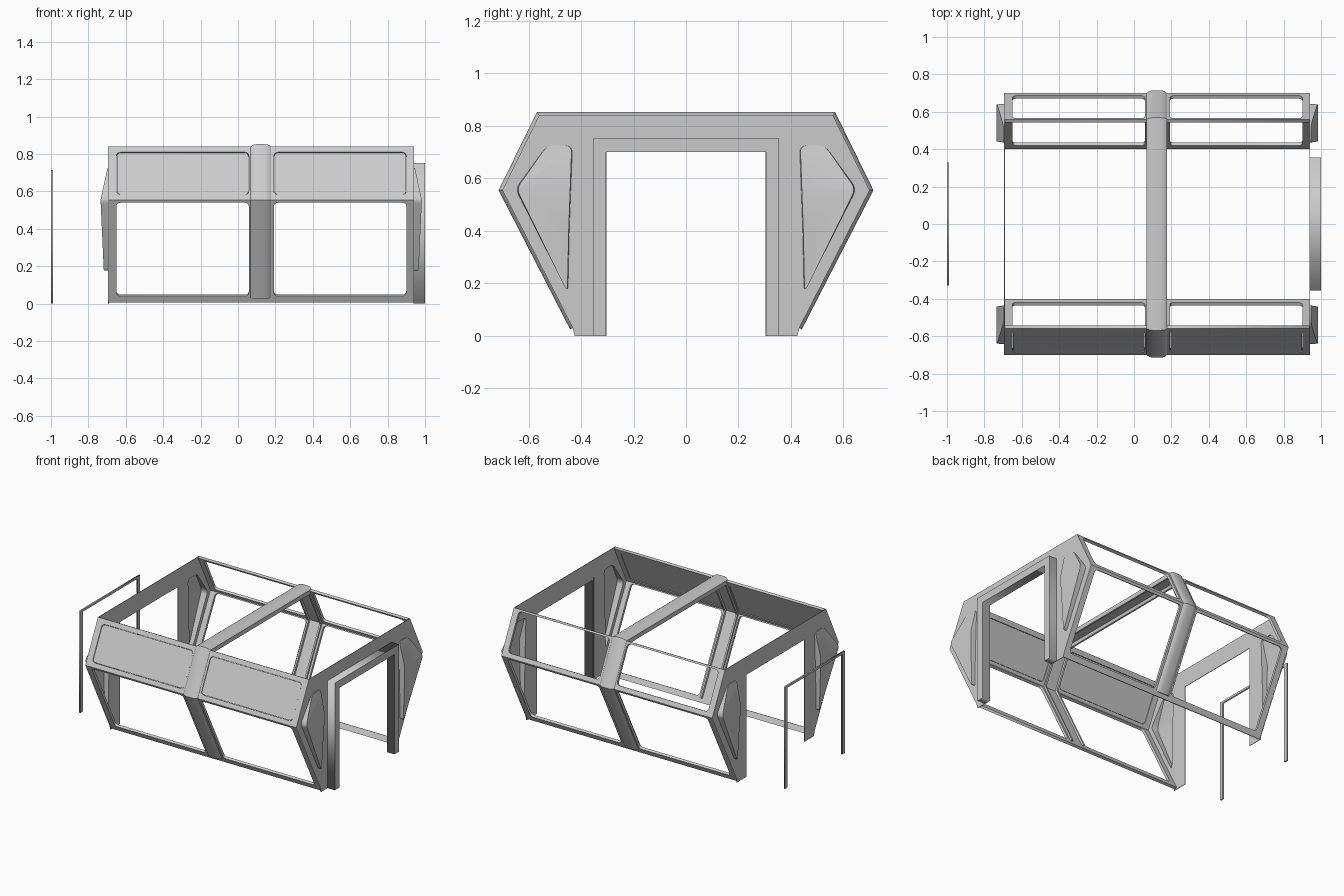
import bpy, bmesh, math
from mathutils import Matrix, Vector

if "Cube" in bpy.data.objects:
    bpy.data.objects.remove(bpy.data.objects["Cube"])

X0, X1 = -0.692, 0.94                       # end planes of the hull
PROFILE = [(0.417, 0.005), (0.70, 0.555), (0.56, 0.84)]   # half section (y, z)


def finish(name, bm, smooth=False):
    bmesh.ops.remove_doubles(bm, verts=bm.verts, dist=1e-5)
    bmesh.ops.recalc_face_normals(bm, faces=bm.faces)
    me = bpy.data.meshes.new(name)
    bm.to_mesh(me)
    bm.free()
    ob = bpy.data.objects.new(name, me)
    bpy.context.collection.objects.link(ob)
    if smooth:
        bpy.context.view_layer.objects.active = ob
        ob.select_set(True)
        bpy.ops.object.shade_smooth_by_angle(angle=math.radians(30))
        ob.select_set(False)
    return ob


def rounded(pts, r, seg=5):
    """Round polygon corners with quadratic arcs."""
    out, n = [], len(pts)
    for i in range(n):
        p, a, b = Vector(pts[i]), Vector(pts[i - 1]), Vector(pts[(i + 1) % n])
        s, e = p + (a - p).normalized() * r, p + (b - p).normalized() * r
        for k in range(seg + 1):
            t = k / seg
            out.append(s * (1 - t) ** 2 + p * 2 * t * (1 - t) + e * t * t)
    return out


def rect(x0, x1, y0, y1):
    return [(x0, y0), (x1, y0), (x1, y1), (x0, y1)]


def slab(name, loops, mat, thick):
    """Flat plate with holes from outline loops, placed by a matrix."""
    cu = bpy.data.curves.new(name, 'CURVE')
    cu.dimensions, cu.fill_mode, cu.extrude = '2D', 'BOTH', thick / 2
    for pts in loops:
        sp = cu.splines.new('POLY')
        sp.points.add(len(pts) - 1)
        for q, p in zip(sp.points, pts):
            q.co = (p[0], p[1], 0, 1)
        sp.use_cyclic_u = True
    tmp = bpy.data.objects.new(name + "_outline", cu)
    bpy.context.collection.objects.link(tmp)
    me = bpy.data.meshes.new_from_object(
        tmp.evaluated_get(bpy.context.evaluated_depsgraph_get()))
    bpy.data.objects.remove(tmp)
    bm = bmesh.new()
    bm.from_mesh(me)
    bpy.data.meshes.remove(me)
    bm.transform(mat)
    return finish(name, bm)


def frame(origin, u, v, w):
    m = Matrix((u, v, w)).transposed().to_4x4()
    m.translation = origin
    return m


def end_matrix(x):
    return frame(Vector((x, 0, 0)), (0, 1, 0), (0, 0, 1), (1, 0, 0))


# Sloped side walls with two window openings each
BAYS = [(-0.65, 0.058), (0.192, 0.90)]
for s, side in ((-1, "front"), (1, "back")):
    for a, b, z0, z1, part in ((0, 1, 0.04, 0.54, "lower"), (1, 2, 0.583, 0.81, "upper")):
        A, B = Vector(PROFILE[a]), Vector(PROFILE[b])
        d = (B - A).normalized()
        n = Vector((d.y, -d.x))             # outward
        if (part, side) == ("upper", "back"):
            z1 = 0.828
        o = A - n * 0.009
        m = frame(Vector((0, s * o.x, o.y)), (1, 0, 0), (0, s * d.x, d.y), (0, s * n.x, n.y))
        va, vb = (z0 - A.y) / d.y, (z1 - A.y) / d.y
        holes = [rounded(rect(x0, x1, va, vb), 0.025) for x0, x1 in BAYS]
        slab(f"{side}_{part}_wall", [rect(X0, X1, 0, (B - A).length)] + holes, m, 0.018)
        if (part, side) == ("upper", "front"):   # closed panels
            for i, (x0, x1) in enumerate(BAYS):
                pane = rounded(rect(x0 + .002, x1 - .002, va + .002, vb - .002), 0.025)
                slab(f"front_panel_{i}", [pane], m, 0.012)

# End plates with door opening and bay holes
BAY = rounded([(0.433, 0.725), (0.53, 0.725), (0.65, 0.56), (0.45, 0.165), (0.445, 0.40)], 0.028)
half = [(0.32, 0.715), (0.32, 0), (0.425, 0), (0.432, 0.03)] + PROFILE[1:]
outline = half + [(-y, z) for y, z in reversed(half)]
mirrored = [(-p[0], p[1]) for p in BAY]
for x, end in ((X0, "left"), (X1, "right")):
    slab(f"{end}_end_plate", [outline, BAY, mirrored], end_matrix(x), 0.004)


# Bulged side bays: walls plus a cap creased at knee height
def bulge(z):
    if z > 0.555:
        return 0.006 + 0.037 * (0.725 - z) / 0.17
    return 0.043 - 0.018 * (0.555 - z) / 0.39


for x, sx, end in ((X0, -1, "left"), (X1, 1, "right")):
    for sy, side in ((-1, "front"), (1, "back")):
        bm = bmesh.new()
        base = [bm.verts.new((x, sy * p[0], p[1])) for p in BAY]
        top = [bm.verts.new((x + sx * bulge(p[1]) * 0.85, sy * (0.52 + (p[0] - 0.52) * 0.97),
                             p[1])) for p in BAY]
        for i in range(len(base)):
            j = (i + 1) % len(base)
            bm.faces.new((base[i], base[j], top[j], top[i]))
        cap = bm.faces.new(top)
        for v in top:
            v.co.x = x + sx * 0.02
        bmesh.ops.bisect_plane(bm, geom=bm.verts[:] + bm.edges[:] + bm.faces[:],
                               plane_co=(0, 0, 0.555), plane_no=(0, 0, 1))
        for v in bm.verts:
            if abs(v.co.x - x) > 0.01:
                v.co.x = x + sx * bulge(v.co.z)
        finish(f"{end}_{side}_bay", bm, True)


# Door surrounds
def arch(w, h, t, top):
    return [(-w, 0), (-w, h), (w, h), (w, 0), (w + t, 0), (w + t, top), (-w - t, top), (-w - t, 0)]


slab("right_door_surround", [arch(0.305, 0.70, 0.05, 0.752)], end_matrix(0.97), 0.06)
slab("left_door_trim", [arch(0.303, 0.70, 0.027, 0.715)], end_matrix(-0.995), 0.01)

# Central rib: bevelled channel swept along the hull section
path = [Vector((0.43, 0.03))] + [Vector(p) for p in PROFILE[1:]]
path += [Vector((-p.x, p.y)) for p in reversed(path)]


def offset(i, d):
    def nrm(a, b):
        t = (b - a).normalized()
        return Vector((t.y, -t.x))
    n0 = nrm(path[max(i - 1, 0)], path[max(i, 1)])
    n1 = nrm(path[min(i, len(path) - 2)], path[min(i + 1, len(path) - 1)])
    mid = (n0 + n1).normalized()
    return path[i] + mid * d / mid.dot(n0)


SECTION = [(0.068, -0.03), (0.068, 0.0), (0.08, 0.009), (0.1, 0.013), (0.145, 0.013),
           (0.165, 0.009), (0.177, 0.0), (0.177, -0.03), (0.165, -0.03), (0.16, -0.01),
           (0.085, -0.01), (0.08, -0.03)]
bm = bmesh.new()
rings = []
for i in range(len(path)):
    ring = []
    for x, d in SECTION:
        p = offset(i, d)
        ring.append(bm.verts.new((x, p.x, p.y)))
    rings.append(ring)
for r0, r1 in zip(rings, rings[1:]):
    for k in range(len(SECTION)):
        j = (k + 1) % len(SECTION)
        bm.faces.new((r0[k], r0[j], r1[j], r1[k]))
bm.faces.new(rings[0])
bm.faces.new(rings[-1])
finish("central_rib", bm, True)
